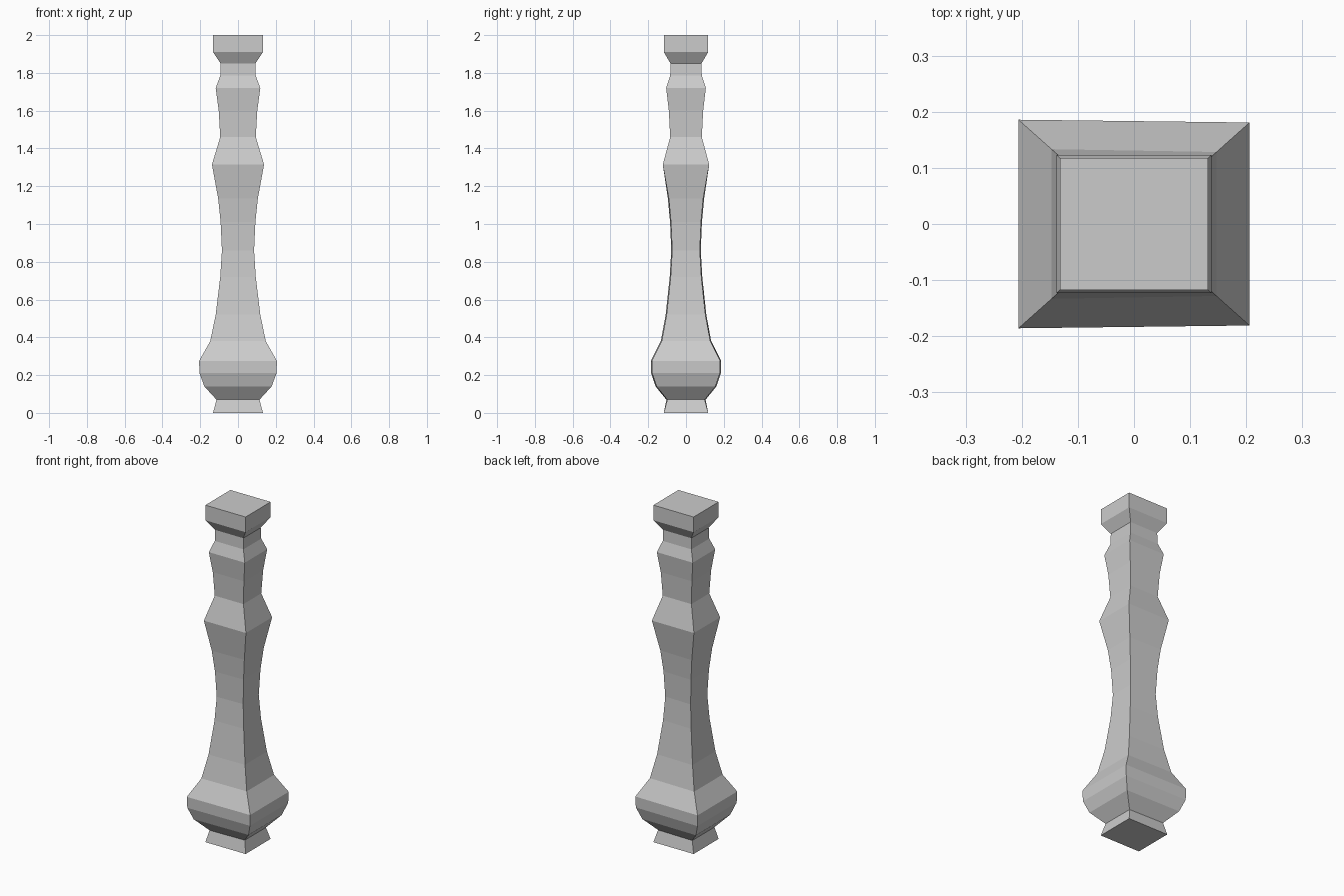
import bpy, bmesh

if "Cube" in bpy.data.objects:
    bpy.data.objects.remove(bpy.data.objects["Cube"])

# Baluster outline: height, half width in x
PROFILE = [
    (0.00, 0.132), (0.07, 0.114), (0.14, 0.178), (0.21, 0.204), (0.275, 0.206),
    (0.38, 0.147), (0.52, 0.118), (0.72, 0.094), (0.86, 0.085), (1.01, 0.092),
    (1.135, 0.105), (1.315, 0.138), (1.46, 0.094), (1.60, 0.102), (1.72, 0.118),
    (1.785, 0.094), (1.85, 0.092), (1.91, 0.132), (2.00, 0.132),
]
DEPTH = 0.89  # depth relative to width


def ring(bm, z, w):
    # The lower shaft is slightly deeper on its left side
    skew = 0.0025 if 0.05 < z < 1.3 else 0.0
    d = w * DEPTH
    return [bm.verts.new((sx * w, sy * (d - sx * skew), z))
            for sx, sy in ((-1, -1), (1, -1), (1, 1), (-1, 1))]


# Four-sided turned post with flat faces
bm = bmesh.new()
rings = [ring(bm, z, w) for z, w in PROFILE]
for a, b in zip(rings, rings[1:]):
    for i in range(4):
        j = (i + 1) % 4
        bm.faces.new((a[i], a[j], b[j], b[i]))
bm.faces.new(rings[0][::-1])
bm.faces.new(rings[-1])
bmesh.ops.recalc_face_normals(bm, faces=bm.faces)

mesh = bpy.data.meshes.new("baluster")
bm.to_mesh(mesh)
bm.free()
bpy.context.collection.objects.link(bpy.data.objects.new("baluster", mesh))
